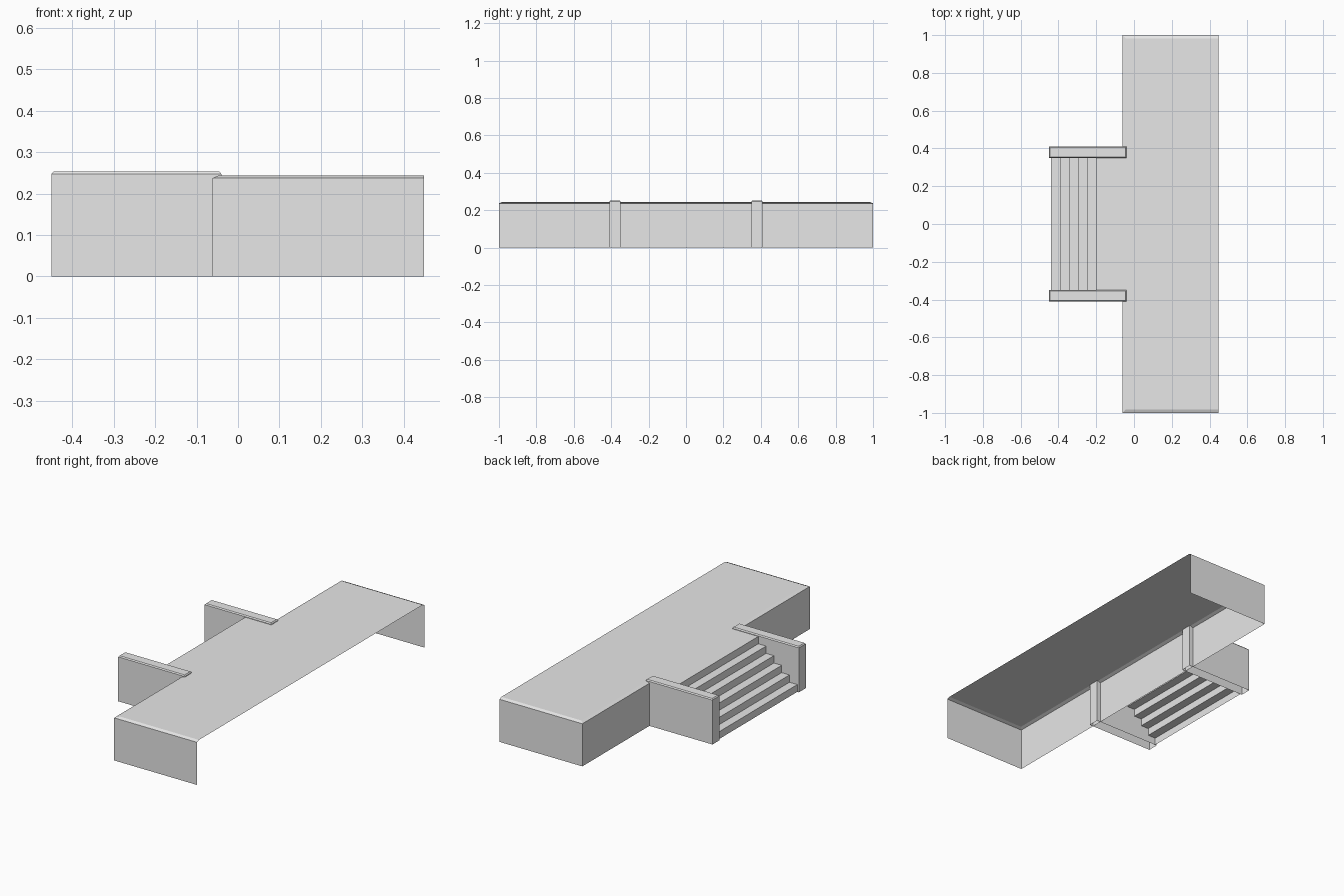
import bpy
import bmesh

cube = bpy.data.objects.get("Cube")
if cube:
    bpy.data.objects.remove(cube, do_unlink=True)

grey = bpy.data.materials.new("light_grey")
grey.use_nodes = True
colour = (0.8, 0.8, 0.8, 1)
grey.diffuse_color = colour
grey.node_tree.nodes["Principled BSDF"].inputs["Base Color"].default_value = colour


def finish(name, bm):
    mesh = bpy.data.meshes.new(name)
    bm.to_mesh(mesh)
    bm.free()
    mesh.materials.append(grey)
    obj = bpy.data.objects.new(name, mesh)
    bpy.context.collection.objects.link(obj)
    return obj


def shell(name, xs, ys, height, drop, inset, open_side=False):
    """Bottomless box with a chamfered top edge; open_side leaves +x open."""
    bm = bmesh.new()
    far_inset = 0 if open_side else inset
    rings = []
    for z, near, far in ((0, 0, 0), (height - drop, 0, 0), (height, inset, far_inset)):
        side = inset if near else 0
        corners = ((xs[0] + near, ys[0] + side), (xs[1] - far, ys[0] + side),
                   (xs[1] - far, ys[1] - side), (xs[0] + near, ys[1] - side))
        rings.append([bm.verts.new((x, y, z)) for x, y in corners])
    for low, high in zip(rings, rings[1:]):
        for i in range(4):
            if open_side and i == 1:
                continue
            j = (i + 1) % 4
            bm.faces.new((low[i], low[j], high[j], high[i]))
    bm.faces.new(rings[-1])
    return finish(name, bm)


# Long platform, hollow below and open along +x
top = 0.244
shell("platform", (-0.062, 0.448), (-1, 1), top, 0.007, 0.017, open_side=True)

# Side walls of the stairs
for name, y in (("stair_wall_front", -0.38), ("stair_wall_back", 0.38)):
    shell(name, (-0.45, -0.04), (y - 0.03, y + 0.03), 0.253, 0.006, 0.005)

# Thin folded stairs ending in a landing
steps = 6
start, run, rise = -0.44, 0.048, top / steps
profile = [(start, 0)]
for i in range(steps):
    x = start + i * run
    z = (i + 1) * rise
    profile += [(x, z), (x + run, z)]
profile[-1] = (-0.045, top)

bm = bmesh.new()
rows = [[bm.verts.new((x, y, z)) for y in (0.35, -0.35)] for x, z in profile]
for a, b in zip(rows, rows[1:]):
    bm.faces.new((a[0], a[1], b[1], b[0]))
finish("stairs", bm)
